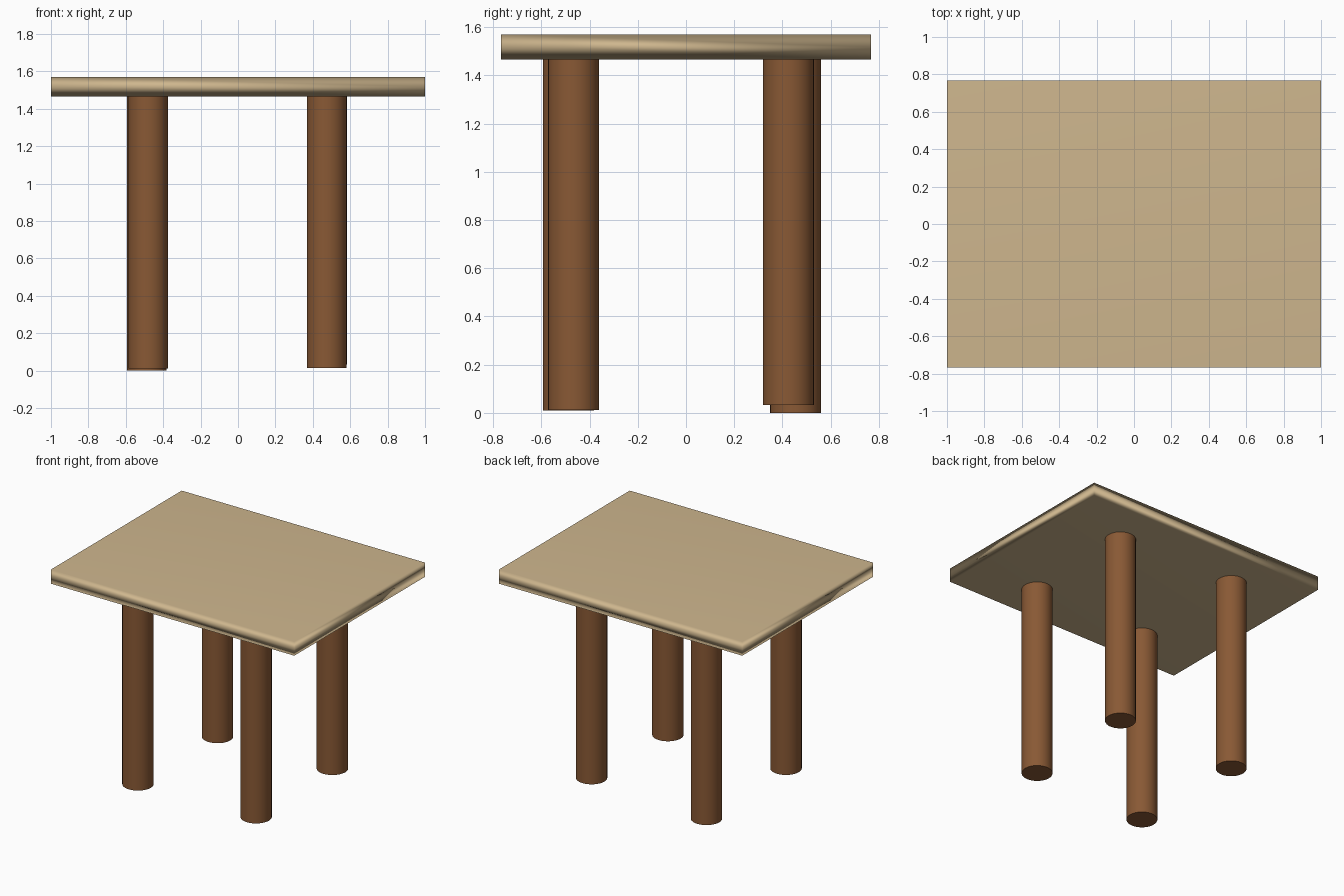
import bpy, bmesh

if "Cube" in bpy.data.objects:
    bpy.data.objects.remove(bpy.data.objects["Cube"])

def material(name, color):
    m = bpy.data.materials.new(name)
    m.diffuse_color = (*color, 1)
    m.use_nodes = True
    m.node_tree.nodes["Principled BSDF"].inputs["Base Color"].default_value = m.diffuse_color
    return m

def add_object(name, bm, mat):
    bmesh.ops.recalc_face_normals(bm, faces=bm.faces)
    for f in bm.faces:
        f.smooth = True
    me = bpy.data.meshes.new(name)
    bm.to_mesh(me)
    bm.free()
    me.materials.append(mat)
    ob = bpy.data.objects.new(name, me)
    bpy.context.collection.objects.link(ob)
    return ob

light_wood = material("light_wood", (0.62, 0.47, 0.27))
dark_wood = material("dark_wood", (0.25, 0.10, 0.035))

TOP_Z, UNDER_Z = 1.57, 1.465

# Tabletop: slab with one edge loop around the middle of its rim, shaded smooth
bm = bmesh.new()
bmesh.ops.create_cube(bm, size=1)
for v in bm.verts:
    v.co.x *= 2.0
    v.co.y *= 1.535
    v.co.z = v.co.z * (TOP_Z - UNDER_Z) + (TOP_Z + UNDER_Z) / 2
bmesh.ops.bisect_plane(bm, geom=bm.verts[:] + bm.edges[:] + bm.faces[:],
                       plane_co=(0, 0, (TOP_Z + UNDER_Z) / 2), plane_no=(0, 0, 1))
top = add_object("tabletop", bm, light_wood)
top.modifiers.new("weighted_normals", 'WEIGHTED_NORMAL')

# Legs: round posts, each slightly off the regular layout (x, y, foot height)
LEG_RADIUS = 0.106
legs = {
    "front_left_leg": (-0.48, -0.488, 0.01),
    "front_right_leg": (0.475, -0.466, 0.013),
    "back_left_leg": (-0.487, 0.455, 0.0),
    "back_right_leg": (0.478, 0.425, 0.033),
}
for name, (x, y, foot) in legs.items():
    bm = bmesh.new()
    height = UNDER_Z + 0.005 - foot
    bmesh.ops.create_cone(bm, cap_ends=True, segments=32, radius1=LEG_RADIUS,
                          radius2=LEG_RADIUS, depth=height)
    bmesh.ops.translate(bm, verts=bm.verts, vec=(x, y, foot + height / 2))
    leg = add_object(name, bm, dark_wood)
    bpy.context.view_layer.objects.active = leg
    leg.select_set(True)
    bpy.ops.object.shade_smooth_by_angle()
    leg.select_set(False)
